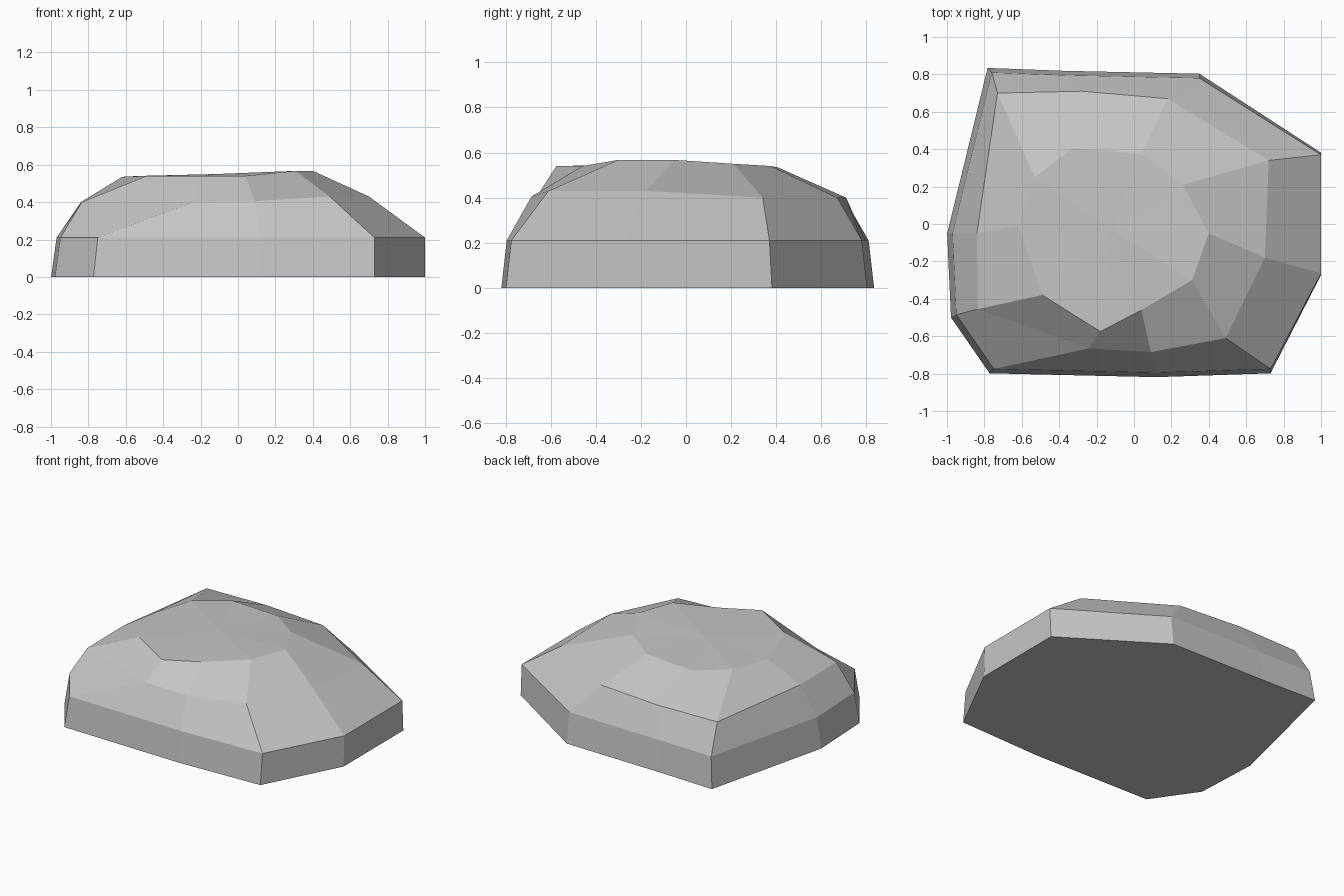
import bpy
import bmesh
from mathutils import Vector

default_cube = bpy.data.objects.get("Cube")
if default_cube:
    bpy.data.objects.remove(default_cube, do_unlink=True)


def make_material(name, value):
    material = bpy.data.materials.new(name)
    material.use_nodes = True
    colour = (value, value, value, 1)
    material.diffuse_color = colour
    shader = material.node_tree.nodes["Principled BSDF"]
    shader.inputs["Base Color"].default_value = colour
    return material


# Rim of the low wall, counter-clockwise from the back right corner
rim = [(-.76, .81), (-.97, -.05), (-.95, -.485), (-.75, -.775), (.12, -.795),
       (.73, -.775), (1, -.265), (1, .37), (.35, .78), (-.36, .795)]
rim_height = .21

# Shoulder where the slope becomes shallower
shoulder = [(-.73, .7, .4), (-.84, -.05, .4), (-.835, -.455, .4),
            (-.24, -.665, .4), (.09, -.685, .405), (.49, -.61, .43),
            (.7, -.18, .43), (.72, .34, .4), (.18, .67, .4), (-.28, .71, .4)]

# Edge of the nearly flat crown
crown = [(-.53, .25, .54), (-.62, -.01, .535), (-.49, -.38, .54),
         (-.18, -.575, .54), (.04, -.46, .54), (.31, -.3, .567),
         (.4, -.05, .567), (.26, .21, .55), (.04, .375, .54),
         (-.33, .405, .535)]
crown_centre = Vector((-.12, -.03, .55))


def flare(point):
    """Spread a rim point slightly outward for the foot of the wall."""
    x, y = point
    return (x * 1.03 if x < 0 else x, y * 1.03, 0)


foot = [flare(point) for point in rim]
wall_top = [(x, y, rim_height) for x, y in rim]
crown_inner = [Vector(point).lerp(crown_centre, .5) for point in crown]

# Stack the rings, bridge neighbours and close both ends
bm = bmesh.new()
rings = [[bm.verts.new(point) for point in ring]
         for ring in (foot, wall_top, shoulder, crown, crown_inner)]
count = len(rim)
for lower, upper in zip(rings, rings[1:]):
    for i in range(count):
        j = (i + 1) % count
        bm.faces.new((lower[i], lower[j], upper[j], upper[i]))
bm.faces.new(list(reversed(rings[0])))
peak = bm.verts.new(crown_centre)
for i in range(count):
    bm.faces.new((rings[-1][i], rings[-1][(i + 1) % count], peak))
bmesh.ops.recalc_face_normals(bm, faces=bm.faces[:])

mesh = bpy.data.meshes.new("rock")
bm.to_mesh(mesh)
bm.free()
mesh.materials.append(make_material("stone grey", .56))
rock = bpy.data.objects.new("rock", mesh)
bpy.context.collection.objects.link(rock)
